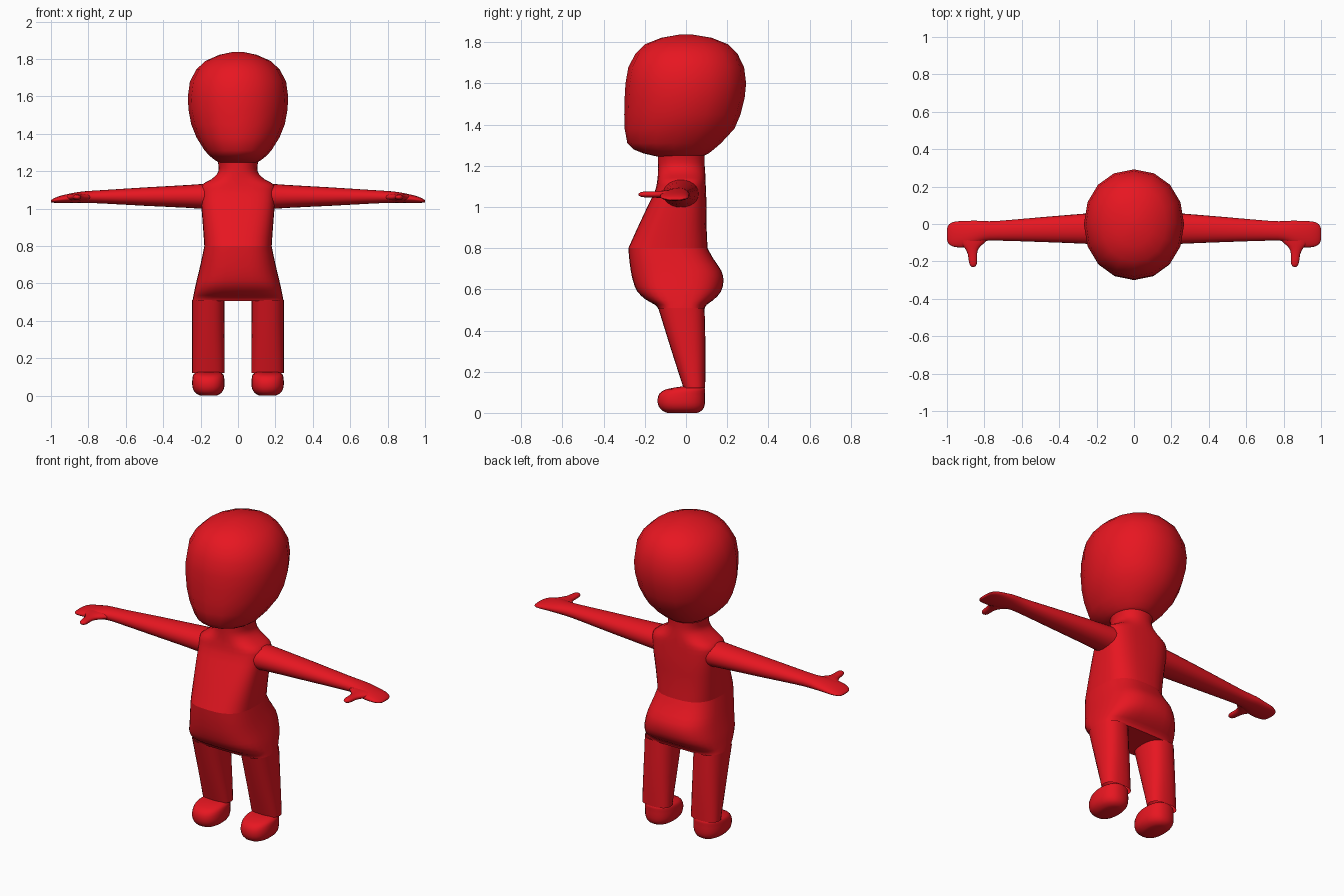
import bpy, bmesh, math

red = bpy.data.materials.new("red")
red.diffuse_color = (0.8, 0.008, 0.015, 1)


def spow(v, p):
    return math.copysign(abs(v) ** p, v)


def spline(sections, steps):
    """Catmull-Rom interpolation between cross-sections."""
    out = []
    for i in range(len(sections) - 1):
        p1, p2 = sections[i], sections[i + 1]
        p0 = sections[max(i - 1, 0)]
        p3 = sections[min(i + 2, len(sections) - 1)]
        for k in range(steps):
            t = k / steps
            out.append([0.5 * (2 * b + (c - a) * t + (2 * a - 5 * b + 4 * c - d) * t * t
                               + (3 * b - a - 3 * c + d) * t ** 3)
                        for a, b, c, d in zip(p0, p1, p2, p3)])
    out.append(list(sections[-1]))
    return out


def loft(name, axis, sections, n=24, steps=2, start=False, end=False, mirror=False):
    """Sections: (position, a min, a max, b min, b max, squareness), a and b follow axis cyclically."""
    bm = bmesh.new()
    rings = []
    for t, a0, a1, b0, b1, e in spline(sections, steps):
        ring = []
        for k in range(n):
            ang = 2 * math.pi * k / n
            co = [0, 0, 0]
            co[axis] = t
            co[(axis + 1) % 3] = (a0 + a1) / 2 + (a1 - a0) / 2 * spow(math.cos(ang), 2 / e)
            co[(axis + 2) % 3] = (b0 + b1) / 2 + (b1 - b0) / 2 * spow(math.sin(ang), 2 / e)
            ring.append(bm.verts.new(co))
        rings.append(ring)
    for r, s in zip(rings, rings[1:]):
        for k in range(n):
            j = (k + 1) % n
            bm.faces.new((r[k], r[j], s[j], s[k]))
    if start:
        bm.faces.new(rings[0][::-1])
    if end:
        bm.faces.new(rings[-1])
    bmesh.ops.recalc_face_normals(bm, faces=bm.faces)
    me = bpy.data.meshes.new(name)
    bm.to_mesh(me)
    bm.free()
    me.materials.append(red)
    ob = bpy.data.objects.new(name, me)
    bpy.context.collection.objects.link(ob)
    bpy.ops.object.select_all(action='DESELECT')
    ob.select_set(True)
    bpy.context.view_layer.objects.active = ob
    bpy.ops.object.shade_smooth_by_angle(angle=math.radians(50))
    if mirror:
        ob.modifiers.new("mirror", 'MIRROR')
    return ob


def centred(rows, e):
    return [(z, -w, w, f, b, e) for z, w, f, b in rows]


# Head: low-sided egg with a forward chin
loft("head", 2, centred([
    (1.245, .10, -.14, .08), (1.26, .125, -.205, .11), (1.28, .15, -.255, .135),
    (1.31, .178, -.285, .17), (1.38, .222, -.298, .235), (1.45, .25, -.30, .265),
    (1.53, .265, -.298, .285), (1.60, .268, -.294, .292), (1.68, .257, -.28, .282),
    (1.745, .222, -.245, .25), (1.79, .173, -.20, .205), (1.822, .10, -.12, .125),
    (1.837, .03, -.035, .035)], 2.1), n=16, steps=1, start=True, end=True)

# Torso with neck
loft("torso", 2, [
    (.80, -.18, .18, -.28, .105, 2.8), (.90, -.187, .187, -.235, .10, 2.9),
    (1.0, -.195, .195, -.188, .10, 3), (1.08, -.20, .20, -.15, .097, 3),
    (1.125, -.197, .197, -.14, .095, 2.8), (1.155, -.145, .145, -.137, .094, 2.5),
    (1.185, -.112, .112, -.136, .092, 2.3), (1.215, -.103, .103, -.136, .09, 2.2),
    (1.25, -.108, .108, -.137, .09, 2.2)], n=32)

# Hips with belly and seat
loft("hips", 2, [
    (.505, -.243, .243, -.135, .09, 3.6), (.525, -.24, .24, -.15, .10, 3.4),
    (.55, -.235, .235, -.195, .135, 3.1), (.59, -.227, .227, -.237, .17, 2.9),
    (.64, -.215, .215, -.257, .182, 2.8), (.69, -.203, .203, -.268, .172, 2.8),
    (.75, -.19, .19, -.276, .132, 2.8), (.80, -.18, .18, -.28, .105, 2.8)],
    n=32, start=True)

# Legs, tapering at the front
loft("leg", 2, [(z, .072, .245, f, b, 2.5) for z, f, b in
                ((.12, -.012, .093), (.30, -.07, .095), (.51, -.135, .09))], mirror=True)

# Rounded feet
loft("foot", 2, [
    (.0, .115, .20, -.09, .055, 2.3), (.012, .092, .225, -.117, .078, 2.4),
    (.035, .076, .241, -.134, .09, 2.4), (.065, .072, .245, -.138, .093, 2.4),
    (.095, .074, .243, -.128, .093, 2.4), (.115, .08, .237, -.095, .093, 2.4),
    (.127, .10, .215, -.03, .085, 2.3)], start=True, end=True, mirror=True)

# Arms flattening into mitten hands
loft("arm", 0, [(x, y - h, y + h, z - v, z + v, 2.1) for x, y, h, z, v in (
    (.17, -.025, .086, 1.065, .068), (.27, -.025, .08, 1.065, .061),
    (.50, -.03, .066, 1.064, .049), (.72, -.036, .053, 1.063, .036),
    (.80, -.038, .053, 1.062, .032), (.85, -.045, .063, 1.06, .029),
    (.90, -.054, .07, 1.055, .025), (.95, -.055, .069, 1.049, .019),
    (.98, -.055, .06, 1.044, .013), (.995, -.055, .044, 1.04, .008),
    (1.0, -.055, .025, 1.039, .004))], end=True, mirror=True)

# Thumbs with webbing at the base
loft("thumb", 1, [(y, 1.061 - v, 1.061 + v, x - h, x + h, 2.1) for y, x, h, v in (
    (-.075, .855, .08, .02), (-.105, .865, .06, .019), (-.13, .867, .037, .017),
    (-.16, .864, .025, .015), (-.20, .861, .022, .014), (-.22, .86, .017, .011),
    (-.23, .86, .006, .004))], n=16, end=True, mirror=True)
